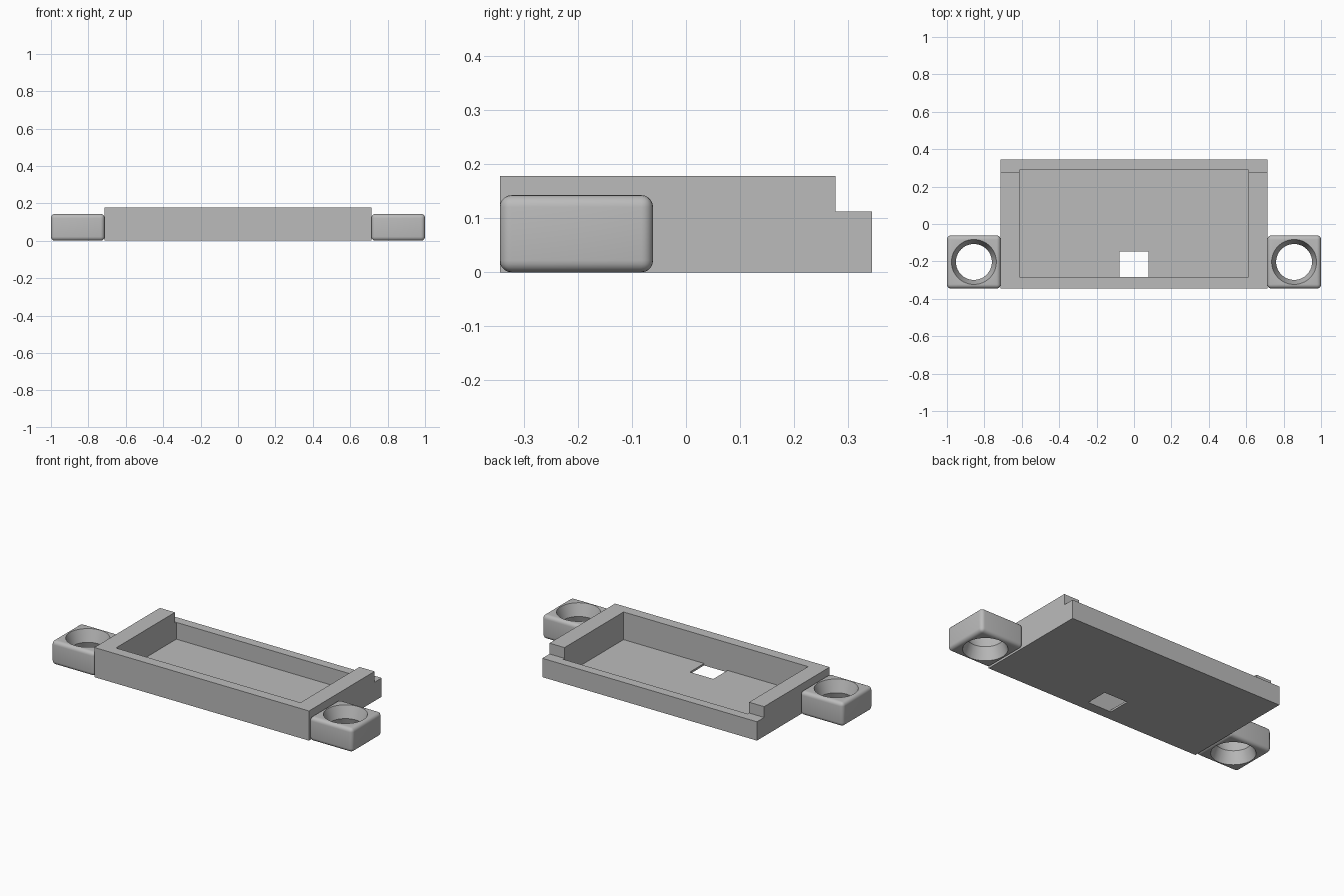
import bpy, bmesh, math

cube = bpy.data.objects.get("Cube")
if cube:
    bpy.data.objects.remove(cube, do_unlink=True)

grey = bpy.data.materials.new("plain grey")
grey.use_nodes = True
colour = (0.5, 0.5, 0.5, 1)
grey.diffuse_color = colour
grey.node_tree.nodes["Principled BSDF"].inputs["Base Color"].default_value = colour


def add_object(name, bm):
    bmesh.ops.recalc_face_normals(bm, faces=bm.faces)
    mesh = bpy.data.meshes.new(name)
    bm.to_mesh(mesh)
    bm.free()
    mesh.materials.append(grey)
    obj = bpy.data.objects.new(name, mesh)
    bpy.context.collection.objects.link(obj)
    return obj


def box(name, x, y, z):
    """Box from (low, high) ranges on each axis."""
    bm = bmesh.new()
    bmesh.ops.create_cube(bm, size=1)
    for v in bm.verts:
        v.co = [r[0] if c < 0 else r[1] for c, r in zip(v.co, (x, y, z))]
    return add_object(name, bm)


def extrude_x(name, profile, half_width):
    """Side profile of (y, z) points pulled across the width."""
    bm = bmesh.new()
    face = bm.faces.new([bm.verts.new((-half_width, y, z)) for y, z in profile])
    out = bmesh.ops.extrude_face_region(bm, geom=[face])["geom"]
    moved = [g for g in out if isinstance(g, bmesh.types.BMVert)]
    bmesh.ops.translate(bm, verts=moved, vec=(2 * half_width, 0, 0))
    return add_object(name, bm)


def lathe(name, profile, x, y, sides=64):
    """Closed solid of (radius, z) rings around a vertical axis."""
    bm = bmesh.new()
    rings = [[bm.verts.new((x + r * math.cos(2 * math.pi * i / sides),
                            y + r * math.sin(2 * math.pi * i / sides), z))
              for i in range(sides)] for r, z in profile]
    for low, high in zip(rings, rings[1:]):
        for i in range(sides):
            j = (i + 1) % sides
            bm.faces.new((low[i], low[j], high[j], high[i]))
    bm.faces.new(rings[0])
    bm.faces.new(rings[-1])
    return add_object(name, bm)


def apply_modifier(obj, mod):
    bpy.ops.object.select_all(action='DESELECT')
    bpy.context.view_layer.objects.active = obj
    obj.select_set(True)
    bpy.ops.object.modifier_apply(modifier=mod.name)


def cut(obj, cutter):
    mod = obj.modifiers.new("cut", 'BOOLEAN')
    mod.operation = 'DIFFERENCE'
    mod.solver = 'EXACT'
    mod.object = cutter
    apply_modifier(obj, mod)
    bpy.data.objects.remove(cutter, do_unlink=True)


# Tray with a lowered back sill, hollow inside, and a window in its floor
HALF, FRONT, BACK = 0.713, -0.345, 0.345
TOP, SILL, FLOOR = 0.178, 0.113, 0.012
tray = extrude_x("tray", [(FRONT, 0), (BACK, 0), (BACK, SILL), (0.277, SILL),
                          (0.277, TOP), (FRONT, TOP)], HALF)
cut(tray, box("cavity_cutter", (-0.613, 0.613), (-0.283, 0.29), (FLOOR, 0.3)))
cut(tray, box("window_cutter", (-0.078, 0.078), (-0.283, -0.148), (-0.1, 0.1)))

# Rounded mounting lugs, each with a hole that narrows to its middle
LUG_TOP = 0.143
for side, name in ((1, "left_lug"), (-1, "right_lug")):
    lug = box(name, sorted((side * HALF, side)), (FRONT, -0.061), (0, LUG_TOP))
    bevel = lug.modifiers.new("round", 'BEVEL')
    bevel.width = 0.022
    bevel.segments = 5
    apply_modifier(lug, bevel)
    hole = [(0.12, 0), (0.096, LUG_TOP / 2), (0.12, LUG_TOP)]
    hole = [(0.137, -0.05)] + hole[1:2] + [(0.137, LUG_TOP + 0.05)]
    cut(lug, lathe("hole_cutter", hole, side * 0.856, -0.203))
    bpy.ops.object.select_all(action='DESELECT')
    lug.select_set(True)
    bpy.context.view_layer.objects.active = lug
    bpy.ops.object.shade_smooth_by_angle(angle=math.radians(30))
